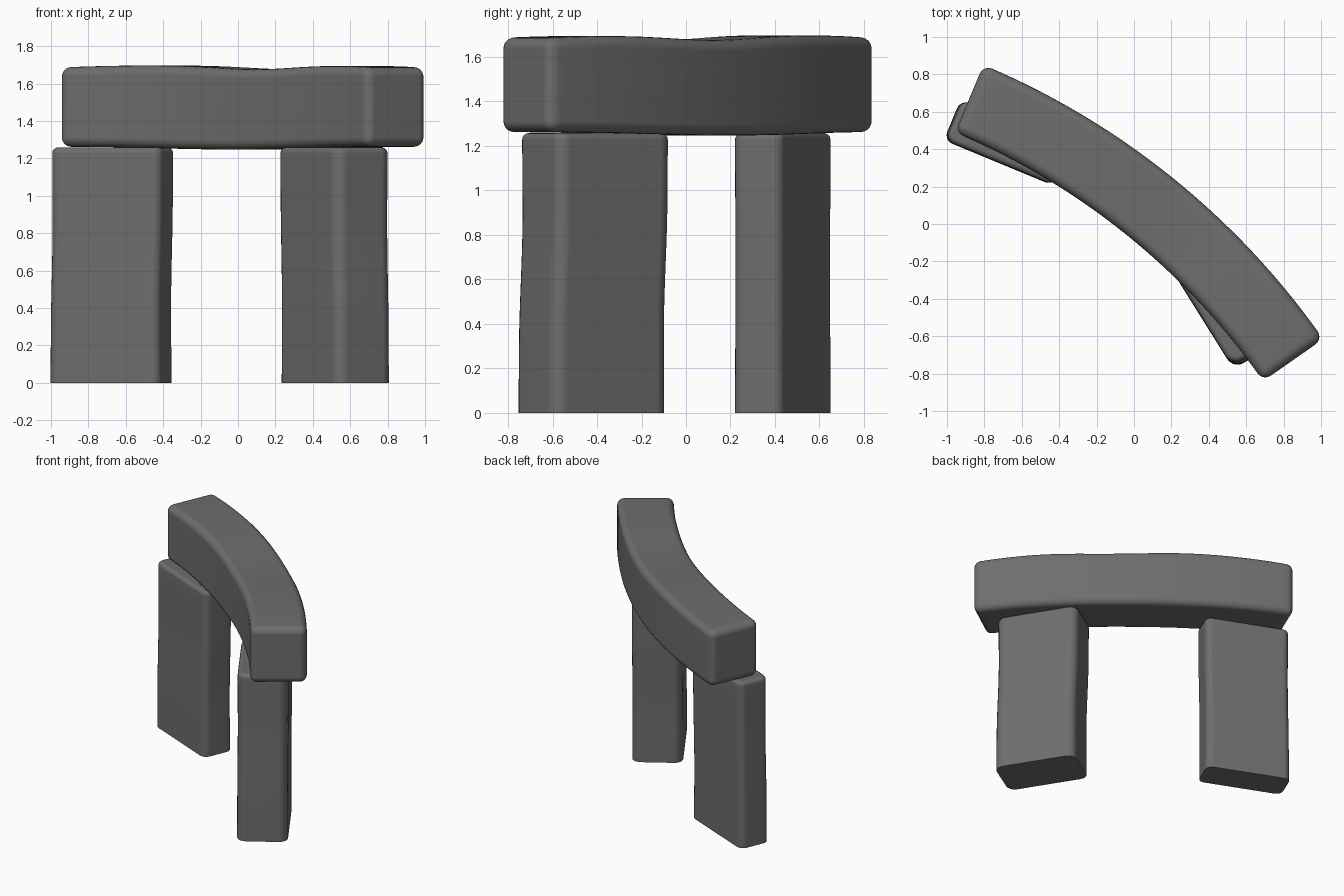
import bpy
import bmesh
from math import sin, cos, pi, exp, radians
from mathutils import Vector, Matrix

default = bpy.data.objects.get("Cube")
if default:
    bpy.data.objects.remove(default, do_unlink=True)

# Single dark stone colour
stone = bpy.data.materials.new("dark_stone")
stone.use_nodes = True
GREY = (0.155, 0.155, 0.157, 1)
stone.diffuse_color = GREY
bsdf = stone.node_tree.nodes["Principled BSDF"]
bsdf.inputs["Base Color"].default_value = GREY
bsdf.inputs["Roughness"].default_value = 0.9


def smooth(t):
    t = max(0, min(1, t))
    return t * t * (3 - 2 * t)


def stone_block(name, size, axis, cuts, radius, warp, flat_base=False):
    """Rounded box standing on its base, sliced along one axis and warped."""
    bm = bmesh.new()
    bmesh.ops.create_cube(bm, size=1)
    for v in bm.verts:
        v.co = Vector((v.co.x * size[0], v.co.y * size[1], (v.co.z + 0.5) * size[2]))
    upright = [e for e in bm.edges if abs(e.verts[0].co.z - e.verts[1].co.z) > 0.1]
    edges = upright if flat_base else bm.edges[:]
    bmesh.ops.bevel(bm, geom=edges, offset=radius, segments=5, profile=0.5,
                    affect='EDGES')
    if flat_base:
        # Soften only the top rim, leaving a sharp foot
        rim = [e for e in bm.edges if all(v.co.z > size[2] - 0.001 for v in e.verts)]
        bmesh.ops.bevel(bm, geom=rim, offset=0.03, segments=4, profile=0.5,
                        affect='EDGES')
    normal = Vector((0, 0, 0))
    normal[axis] = 1
    start = 0 if axis == 2 else -size[axis] / 2
    for i in range(1, cuts):
        point = normal * (start + size[axis] * i / cuts)
        bmesh.ops.bisect_plane(bm, geom=bm.verts[:] + bm.edges[:] + bm.faces[:],
                               plane_co=point, plane_no=normal, dist=0.0001)
    for v in bm.verts:
        v.co = warp(v.co.copy())
    bmesh.ops.recalc_face_normals(bm, faces=bm.faces[:])
    mesh = bpy.data.meshes.new(name)
    bm.to_mesh(mesh)
    bm.free()
    obj = bpy.data.objects.new(name, mesh)
    bpy.context.collection.objects.link(obj)
    mesh.materials.append(stone)
    bpy.ops.object.select_all(action='DESELECT')
    obj.select_set(True)
    bpy.context.view_layer.objects.active = obj
    bpy.ops.object.shade_smooth_by_angle(angle=radians(40))
    obj.modifiers.new("even_shading", 'WEIGHTED_NORMAL').keep_sharp = True


def pillar(name, size, radius, centre, angle, lean):
    """Upright slab with a gentle lean and weathered waist."""
    turn = Matrix.Rotation(radians(angle), 3, 'Z')

    def warp(p):
        t = p.z / size[2]
        waist = 1 - 0.01 * sin(pi * t) ** 2
        flat = turn @ Vector((p.x * waist, p.y * waist, 0))
        shift = Vector(lean) * smooth((t - 0.25) / 0.5)
        return Vector((centre[0] + flat.x + shift.x, centre[1] + flat.y + shift.y, p.z))

    stone_block(name, size, 2, 16, radius, warp, flat_base=True)


pillar("right_pillar", (0.635, 0.235, 1.258), 0.05, (-0.679, 0.435), -22.5, (0.009, 0))
pillar("left_pillar", (0.61, 0.352, 1.258), 0.065, (0.52, -0.425), -58, (-0.007, 0.016))

# Curved lintel: a straight beam bent around a wide arc
LENGTH, RADIUS, BASE, HEIGHT = 2.255, 4.0, 1.262, 0.43
MIDDLE = Vector((0.084, 0.094, 0))
turn = Matrix.Rotation(radians(-38.9), 3, 'Z')


def bend(p):
    a = p.x / RADIUS
    u = 2 * p.x / LENGTH
    r = RADIUS + p.y
    flat = turn @ Vector((r * sin(a), r * cos(a) - RADIUS, 0)) + MIDDLE
    # Shallow dip in the top, slight sag underneath
    top_wave = 0.006 - 0.022 * exp(-((u - 0.12) / 0.35) ** 2) - 0.012 * u ** 4
    base_wave = -0.015 * cos(pi * u / 2) ** 2
    h = p.z / HEIGHT
    flat.z = BASE + p.z + h * top_wave + (1 - h) * base_wave
    return flat


stone_block("curved_lintel", (LENGTH, 0.392, HEIGHT), 0, 28, 0.05, bend)
